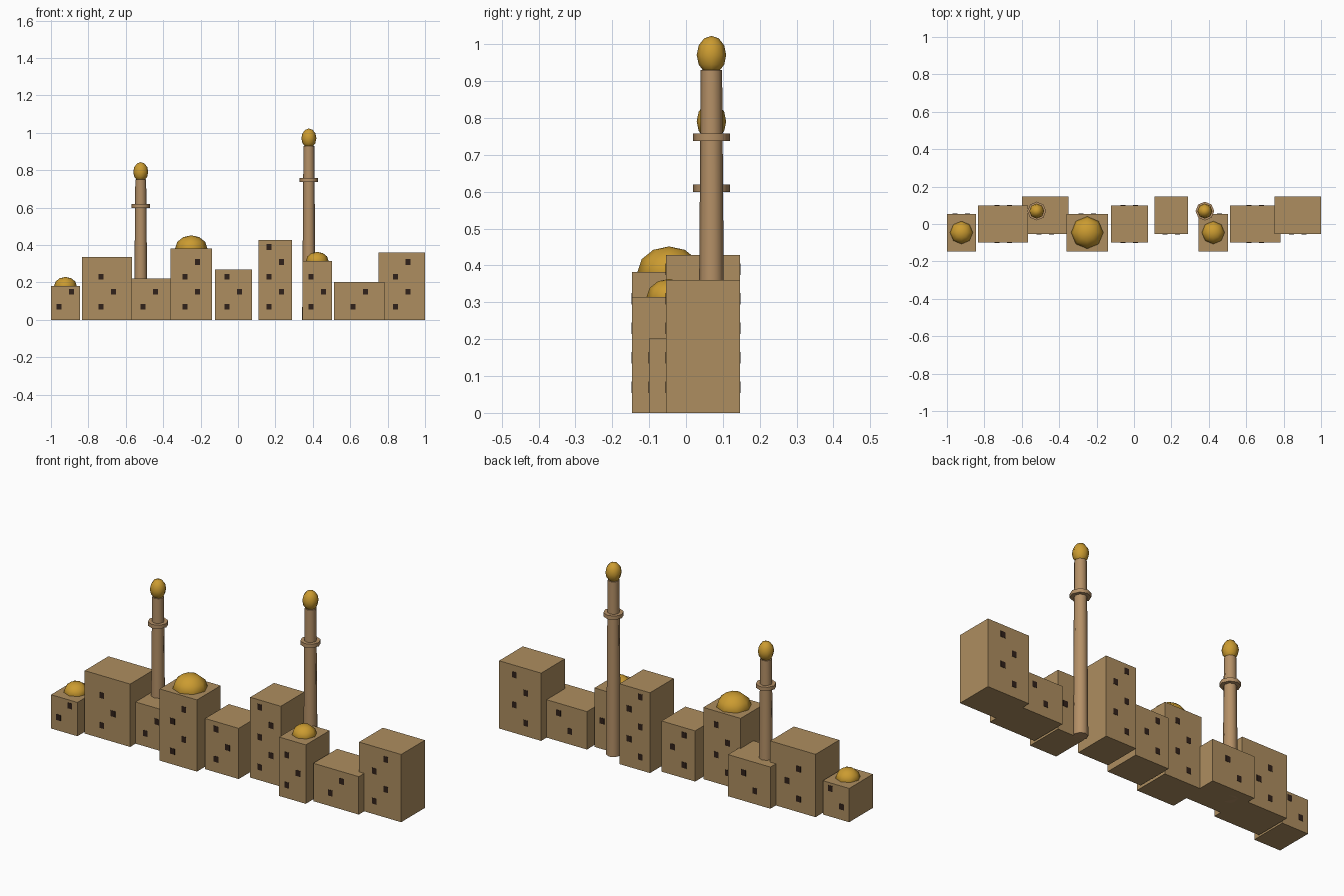
import bpy, math

if "Cube" in bpy.data.objects:
    bpy.data.objects.remove(bpy.data.objects["Cube"])


def material(name, rgb):
    m = bpy.data.materials.new(name)
    m.diffuse_color = (*rgb, 1)
    m.use_nodes = True
    m.node_tree.nodes["Principled BSDF"].inputs["Base Color"].default_value = m.diffuse_color
    return m


SAND = material("sandstone", (0.42, 0.27, 0.115))
TOWER = material("tower stone", (0.46, 0.28, 0.135))
GOLD = material("gold", (0.60, 0.33, 0.03))
DARK = material("dark window", (0.03, 0.015, 0.01))


def finish(name, mat, smooth=None):
    ob = bpy.context.object
    ob.name = name
    ob.data.materials.append(mat)
    if smooth:
        bpy.ops.object.shade_smooth_by_angle(angle=math.radians(smooth))
    return ob


def box(name, centre, size, mat):
    bpy.ops.mesh.primitive_cube_add(size=1, location=centre)
    bpy.context.object.scale = size
    bpy.ops.object.transform_apply(location=False, rotation=False, scale=True)
    return finish(name, mat)


def ball(name, centre, r, rz):
    bpy.ops.mesh.primitive_uv_sphere_add(segments=8, ring_count=6, radius=1, location=centre)
    bpy.context.object.scale = (r, r, rz)
    bpy.ops.object.transform_apply(location=False, rotation=False, scale=True)
    return finish(name, GOLD, 60)


def drum(name, x, y, z0, z1, r0, r1):
    bpy.ops.mesh.primitive_cone_add(vertices=8, radius1=r0, radius2=r1, depth=z1 - z0,
                                    location=(x, y, (z0 + z1) / 2))
    return finish(name, TOWER, 60)


# houses: centre x, centre y, width, height, dome radius
F, M, B = -0.046, 0.0, 0.046
houses = [
    (-0.9225, F, 0.155, 0.18, 0.061),
    (-0.700, M, 0.268, 0.335, 0),
    (-0.475, B, 0.250, 0.222, 0),
    (-0.250, F, 0.220, 0.382, 0.086),
    (-0.025, M, 0.198, 0.270, 0),
    (0.200, B, 0.180, 0.428, 0),
    (0.4235, F, 0.157, 0.314, 0.061),
    (0.648, M, 0.268, 0.202, 0),
    (0.876, B, 0.248, 0.361, 0),
]
DEPTH = 0.2
for i, (x, y, w, h, dome) in enumerate(houses, 1):
    box(f"house_{i}", (x, y, h / 2), (w, DEPTH, h), SAND)
    # staggered windows on the front and back walls
    row = 0
    while 0.07 + 0.08 * row < h - 0.025:
        wx = x + (0.0335 if row % 2 else -0.0335)
        for side, label in ((-1, "front"), (1, "back")):
            box(f"house_{i}_{label}_window_{row + 1}",
                (wx, y + side * DEPTH / 2, 0.07 + 0.08 * row), (0.027, 0.003, 0.031), DARK)
        row += 1
    # half-sunk roof dome
    if dome:
        ball(f"house_{i}_dome", (x, y, h), dome, dome * 0.81)

# minarets: tapered shaft, balcony ring, golden cap
for label, x, top, ring in (("left", -0.52, 0.75, 0.609), ("right", 0.379, 0.93, 0.748)):
    y = 0.069
    drum(f"{label}_minaret_shaft", x, y, 0, top, 0.036, 0.029)
    drum(f"{label}_minaret_balcony", x, y, ring - 0.01, ring + 0.01, 0.05, 0.05)
    ball(f"{label}_minaret_cap", (x, y, top + 0.041), 0.04, 0.052)
